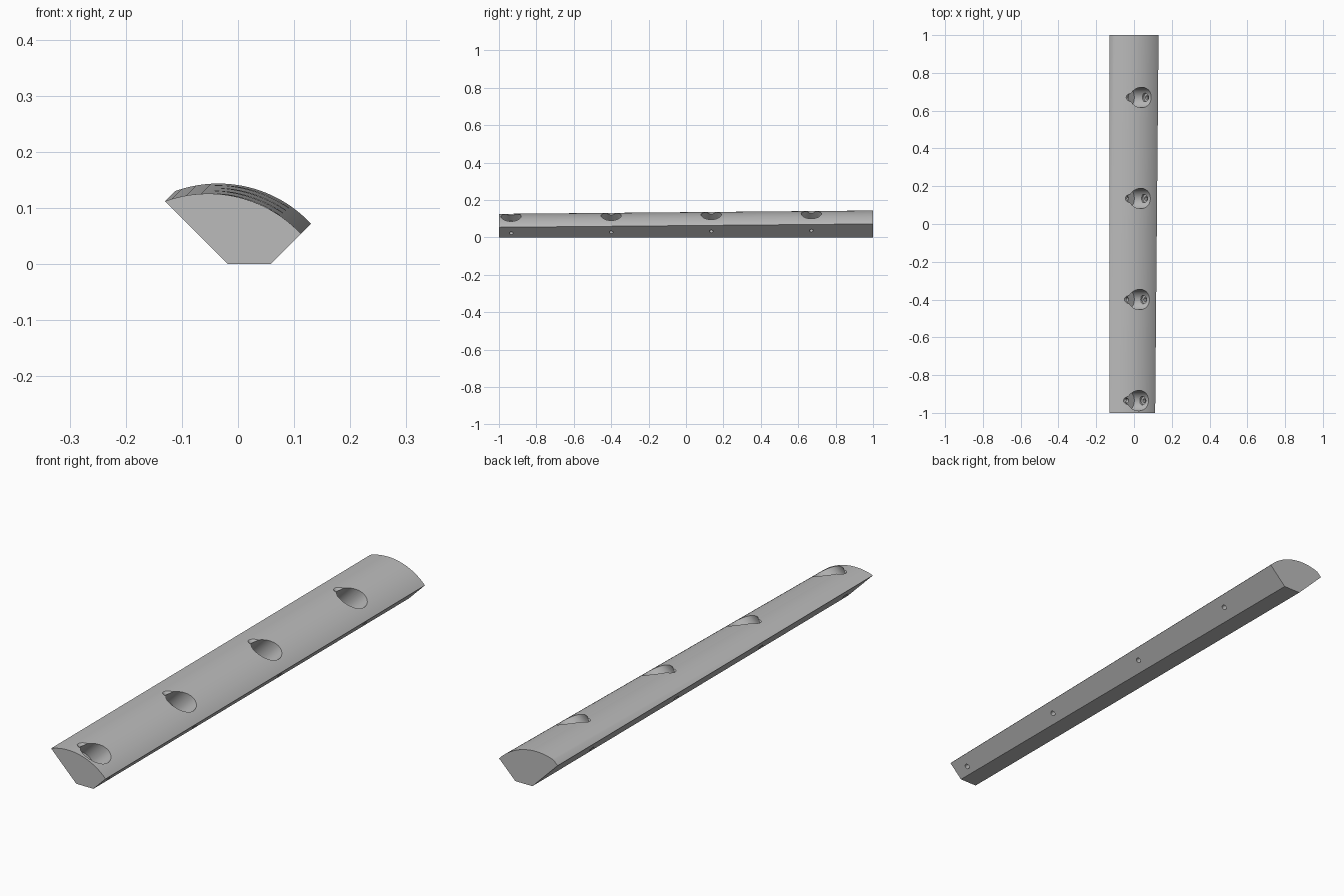
import bpy, bmesh, math
from mathutils import Vector

if "Cube" in bpy.data.objects:
    bpy.data.objects.remove(bpy.data.objects["Cube"])

HOLE_Y = [-0.935, -0.4, 0.135, 0.67]   # stations of the screw pockets
GROW = 0.018                           # diagonal growth from front to back

grey = bpy.data.materials.new("plain_grey")
grey.diffuse_color = (0.5, 0.5, 0.5, 1)
grey.use_nodes = True
grey.node_tree.nodes["Principled BSDF"].inputs["Base Color"].default_value = grey.diffuse_color


def new_object(name, bm):
    bmesh.ops.recalc_face_normals(bm, faces=bm.faces[:])
    mesh = bpy.data.meshes.new(name)
    bm.to_mesh(mesh)
    bm.free()
    mesh.materials.append(grey)
    obj = bpy.data.objects.new(name, mesh)
    bpy.context.collection.objects.link(obj)
    return obj


# Tapered rail: curved top, 45 degree flanks, narrow flat base
cx, cz, radius = -0.053, -0.1005, 0.2261
left, right = (-0.13, 0.112), (0.112, 0.054)
a0 = math.atan2(left[1] - cz, left[0] - cx)
a1 = math.atan2(right[1] - cz, right[0] - cx)
SEG = 40
arc = [(cx + radius * math.cos(a0 + (a1 - a0) * i / SEG),
        cz + radius * math.sin(a0 + (a1 - a0) * i / SEG)) for i in range(SEG + 1)]
base = [(0.058, 0.0), (-0.018, 0.0)]

bm = bmesh.new()
front = [bm.verts.new((x, -1, z)) for x, z in arc + base]
back = [bm.verts.new((x + GROW, 1, z + GROW)) for x, z in arc]
back += [bm.verts.new((x, 1, z)) for x, z in base]
heel = bm.verts.new((left[0], 1, left[1]))
n = len(front)
for i in range(n - 1):
    bm.faces.new((front[i], front[i + 1], back[i + 1], back[i]))
bm.faces.new((front[-1], front[0], heel, back[-1]))   # left flank
bm.faces.new((front[0], back[0], heel))               # sliver along the left edge
bm.faces.new(front)
bm.faces.new(back + [heel])
rail = new_object("rail", bm)


def point(u, w, y):
    """Diagonal coordinates: u = x + z, w = z - x."""
    return Vector(((u - w) / 2, y, (u + w) / 2))


def drill(name, r, ends):
    """Cut one cylinder per station, from ends(y)[0] to ends(y)[1]."""
    bm = bmesh.new()
    for y in HOLE_Y:
        p, q = ends(y)
        d = q - p
        mat = d.to_track_quat('Z', 'Y').to_matrix().to_4x4()
        mat.translation = (p + q) / 2
        bmesh.ops.create_cone(bm, cap_ends=True, segments=48, radius1=r,
                              radius2=r, depth=d.length, matrix=mat)
    cutter = new_object(name, bm)
    cutter.hide_render = True
    mod = rail.modifiers.new(name, 'BOOLEAN')
    mod.operation = 'DIFFERENCE'
    mod.solver = 'EXACT'
    mod.object = cutter
    bpy.context.view_layer.objects.active = rail
    bpy.ops.object.modifier_apply(modifier=name)
    bpy.data.objects.remove(cutter)


def axis(y):
    return 0.101 + GROW * (y + 1)


# Wide pocket, screw head bore, and the two through holes of each station
drill("pocket", 0.054, lambda y: (point(0.012, 0.085, y), point(0.4, 0.085, y)))
drill("head_bore", 0.0225, lambda y: (point(axis(y), -0.005, y), point(axis(y), 0.5, y)))
drill("right_screw_hole", 0.010, lambda y: (point(axis(y), -0.12, y), point(axis(y), 0.03, y)))
drill("left_screw_hole", 0.012, lambda y: (point(-0.08, 0.085, y), point(0.04, 0.085, y)))

# Smooth curves, crisp edges
bpy.ops.object.select_all(action='DESELECT')
rail.select_set(True)
bpy.context.view_layer.objects.active = rail
bpy.ops.object.shade_smooth_by_angle(angle=math.radians(30))
